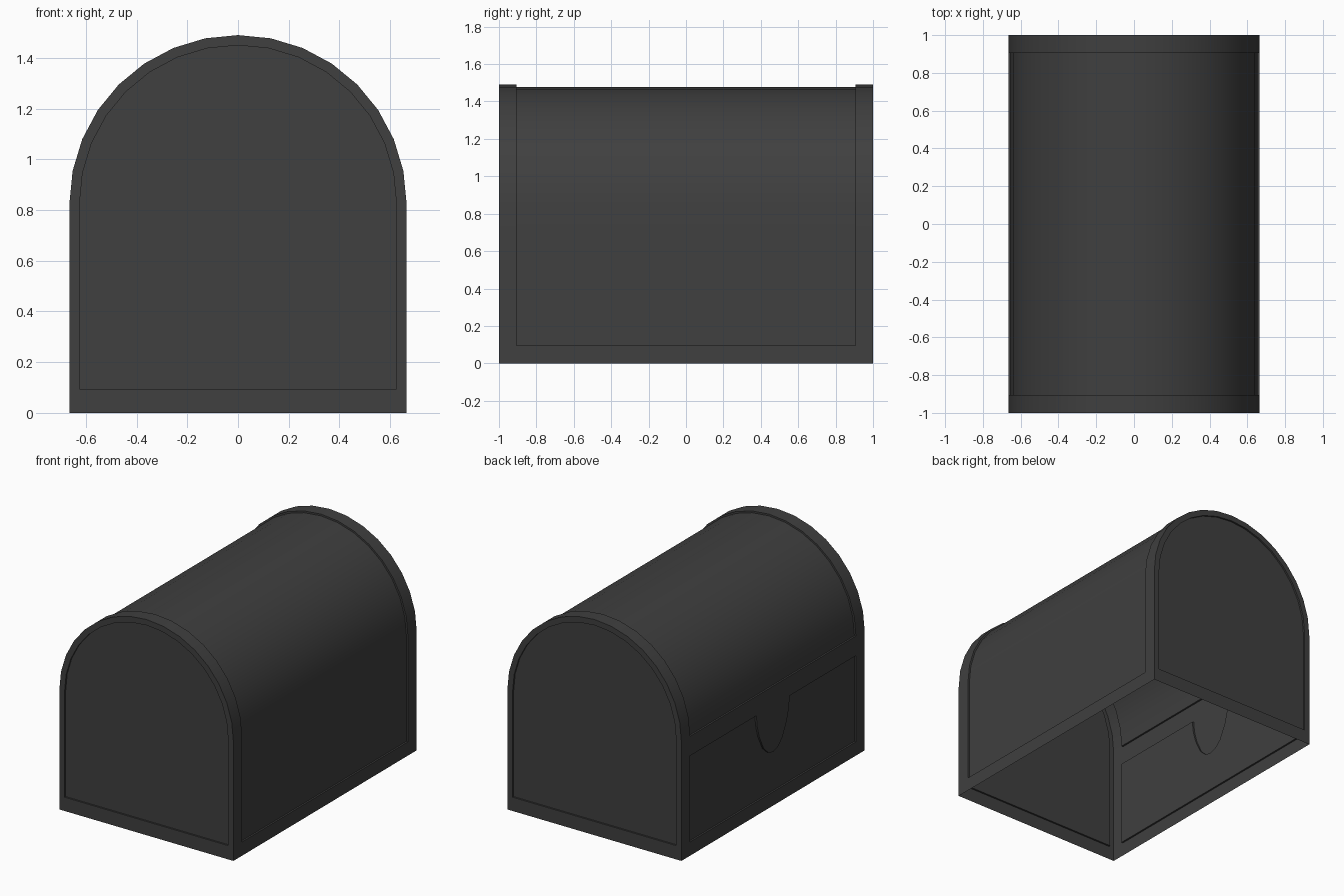
import bpy, bmesh
from math import cos, sin, pi
from mathutils import Vector

cube = bpy.data.objects.get("Cube")
if cube:
    bpy.data.objects.remove(cube)

W, SPRING, STEP = 0.665, 0.825, 0.012   # half width, arch spring height, recess depth
END, BAY, SILL, LID = 1.0, 0.905, 0.095, 0.69
IN = W - STEP
CENTRE = Vector((0, 0, 0.7))

grey = bpy.data.materials.new("charcoal_grey")
grey.use_nodes = True
colour = (0.05, 0.05, 0.05, 1)
grey.diffuse_color = colour
grey.node_tree.nodes["Principled BSDF"].inputs["Base Color"].default_value = colour


def arch(r, base):
    """Round-topped outline as (x, z) points, from right foot to left foot."""
    arc = [(r * cos(pi * i / 16), SPRING + r * sin(pi * i / 16)) for i in range(17)]
    return [(r, base)] + arc + [(-r, base)]


def at_y(outline, y):
    return [(x, y, z) for x, z in outline]


def at_x(outline, x):
    return [(x, y, z) for y, z in outline]


def bridge(a, b, closed=False):
    """Quads between two matching rows of points."""
    n = len(a)
    return [(a[i], a[(i + 1) % n], b[(i + 1) % n], b[i]) for i in range(n if closed else n - 1)]


def build(name, polygons):
    bm = bmesh.new()
    for poly in polygons:
        bm.faces.new([bm.verts.new(p) for p in poly])
    bmesh.ops.remove_doubles(bm, verts=bm.verts[:], dist=0.0001)
    bm.normal_update()
    # Turn every face away from the hollow interior
    for f in bm.faces:
        if f.normal.dot(f.calc_center_median() - CENTRE) < 0:
            f.normal_flip()
    mesh = bpy.data.meshes.new(name)
    bm.to_mesh(mesh)
    bm.free()
    mesh.materials.append(grey)
    obj = bpy.data.objects.new(name, mesh)
    bpy.context.collection.objects.link(obj)
    bpy.ops.object.select_all(action='DESELECT')
    obj.select_set(True)
    bpy.context.view_layer.objects.active = obj
    bpy.ops.object.shade_smooth_by_angle(angle=pi / 6)


# Arched end frames with recessed end panels
outer, inner = arch(W, 0), arch(W - 0.04, SILL)
for name, s in (("front_end", -1), ("back_end", 1)):
    rim, lip = at_y(outer, s * END), at_y(inner, s * END)
    panel = at_y(inner, s * (END - STEP))
    build(name + "_frame", bridge(rim, at_y(outer, s * BAY))
          + bridge(rim, lip, True) + bridge(lip, panel, True))
    build(name + "_panel", [panel])

# Recessed barrel: plain right side running over the vault to the lid rim
vault = arch(IN, SILL)[:-1]
shoulder = arch(W, SILL)[:-1]
skin = [shoulder[0]] + vault + [shoulder[-1]]
faces = bridge(at_y(skin, -BAY), at_y(skin, BAY))
for y in (-BAY, BAY):
    faces += bridge(at_y(vault, y), at_y(shoulder, y))
build("barrel", faces)

# Bottom rails of the two long sides
for name, x in (("left_rail", W), ("right_rail", -W)):
    build(name, [at_x([(-BAY, 0), (BAY, 0), (BAY, SILL), (-BAY, SILL)], x)])

# Lid rim with a rounded tongue hanging over the lower panel
half = [(0.18, LID), (0.175, 0.62), (0.15, 0.53), (0.10, 0.43), (0.05, 0.385)]
tongue = half + [(0, 0.37)] + [(-y, z) for y, z in reversed(half)]
edge = [(BAY, LID)] + tongue + [(-BAY, LID)]
build("lid_rim_and_tongue", [at_x([(BAY, SPRING), (BAY, LID), half[0], tongue[-1],
                                   (-BAY, LID), (-BAY, SPRING)], -W),
                             at_x(tongue, -W)])

# Recessed lower panel cut around the tongue
cut = edge + [(-BAY, SILL), (BAY, SILL)]
build("lower_panel", [at_x(cut, -IN)] + bridge(at_x(cut, -IN), at_x(cut, -W), True))
